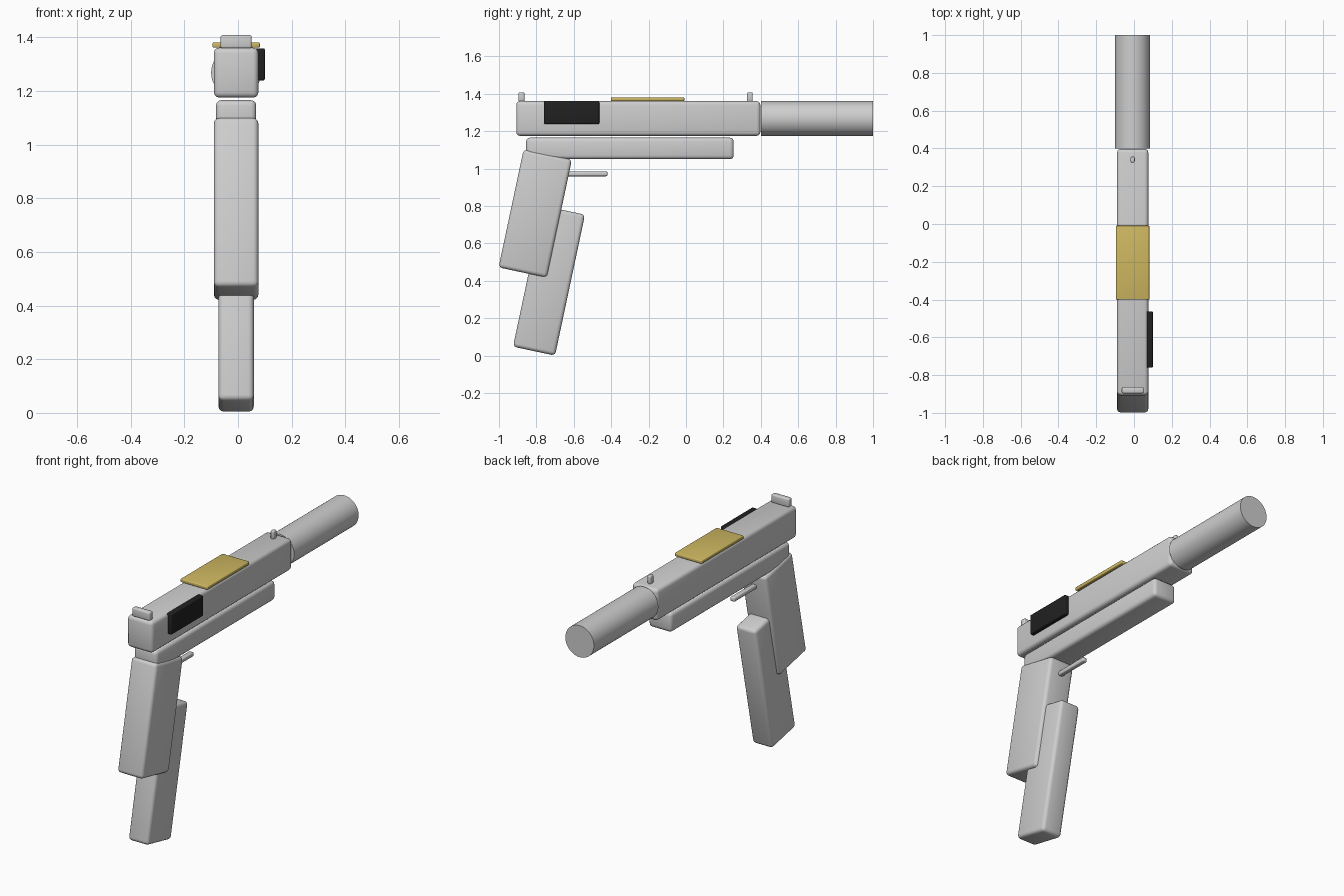
import bpy, bmesh, math
from mathutils import Matrix, Vector

cube = bpy.data.objects.get("Cube")
if cube:
    bpy.data.objects.remove(cube, do_unlink=True)

CX = -0.007  # centre plane of the body


def material(name, colour):
    m = bpy.data.materials.new(name)
    m.use_nodes = True
    m.diffuse_color = (*colour, 1)
    m.node_tree.nodes["Principled BSDF"].inputs["Base Color"].default_value = (*colour, 1)
    return m


grey = material("light grey", (0.62, 0.62, 0.62))
gold = material("brass gold", (0.62, 0.48, 0.12))
black = material("matte black", (0.015, 0.015, 0.015))


def finish(name, bm, mat):
    mesh = bpy.data.meshes.new(name)
    bm.to_mesh(mesh)
    bm.free()
    mesh.materials.append(mat)
    obj = bpy.data.objects.new(name, mesh)
    bpy.context.scene.collection.objects.link(obj)
    bpy.ops.object.select_all(action="DESELECT")
    obj.select_set(True)
    bpy.context.view_layer.objects.active = obj
    bpy.ops.object.shade_smooth_by_angle(angle=math.radians(35))
    return obj


def block(name, centre, size, bevel, mat=grey, tilt=0):
    """Box with rounded edges, tilted in the side plane."""
    bm = bmesh.new()
    bmesh.ops.create_cube(bm, size=1)
    bmesh.ops.scale(bm, vec=Vector(size), verts=bm.verts)
    bmesh.ops.bevel(bm, geom=bm.edges[:], offset=bevel, segments=3,
                    profile=0.5, affect="EDGES")
    bm.transform(Matrix.Translation(centre) @ Matrix.Rotation(math.radians(tilt), 4, "X"))
    return finish(name, bm, mat)


# Upper body and lower rail
block("slide", (CX, -0.255, 1.268), (0.166, 1.305, 0.186), 0.02)
block("lower_frame", (CX, -0.30, 1.108), (0.15, 1.11, 0.115), 0.02)

# Tilted handle and the block that slides out of it
block("grip", (CX, -0.806, 0.76), (0.166, 0.264, 0.645), 0.02, tilt=-12)
block("magazine", (CX, -0.7325, 0.401), (0.132, 0.23, 0.77), 0.02, tilt=-12)

# Small fittings
block("trigger", (CX, -0.53, 0.972), (0.03, 0.22, 0.026), 0.008)
block("front_sight", (CX, 0.341, 1.383), (0.022, 0.031, 0.05), 0.007)
block("rear_sight", (CX, -0.88, 1.383), (0.116, 0.033, 0.05), 0.008)
block("top_plate", (CX, -0.205, 1.371), (0.177, 0.392, 0.02), 0.005, gold)
block("side_panel", (0.083, -0.612, 1.299), (0.034, 0.297, 0.12), 0.006, black)

# Round barrel
bm = bmesh.new()
bmesh.ops.create_cone(bm, cap_ends=True, segments=64, radius1=0.093, radius2=0.093, depth=0.6)
bm.transform(Matrix.Translation((CX, 0.7, 1.268)) @ Matrix.Rotation(math.radians(90), 4, "X"))
finish("barrel", bm, grey)
